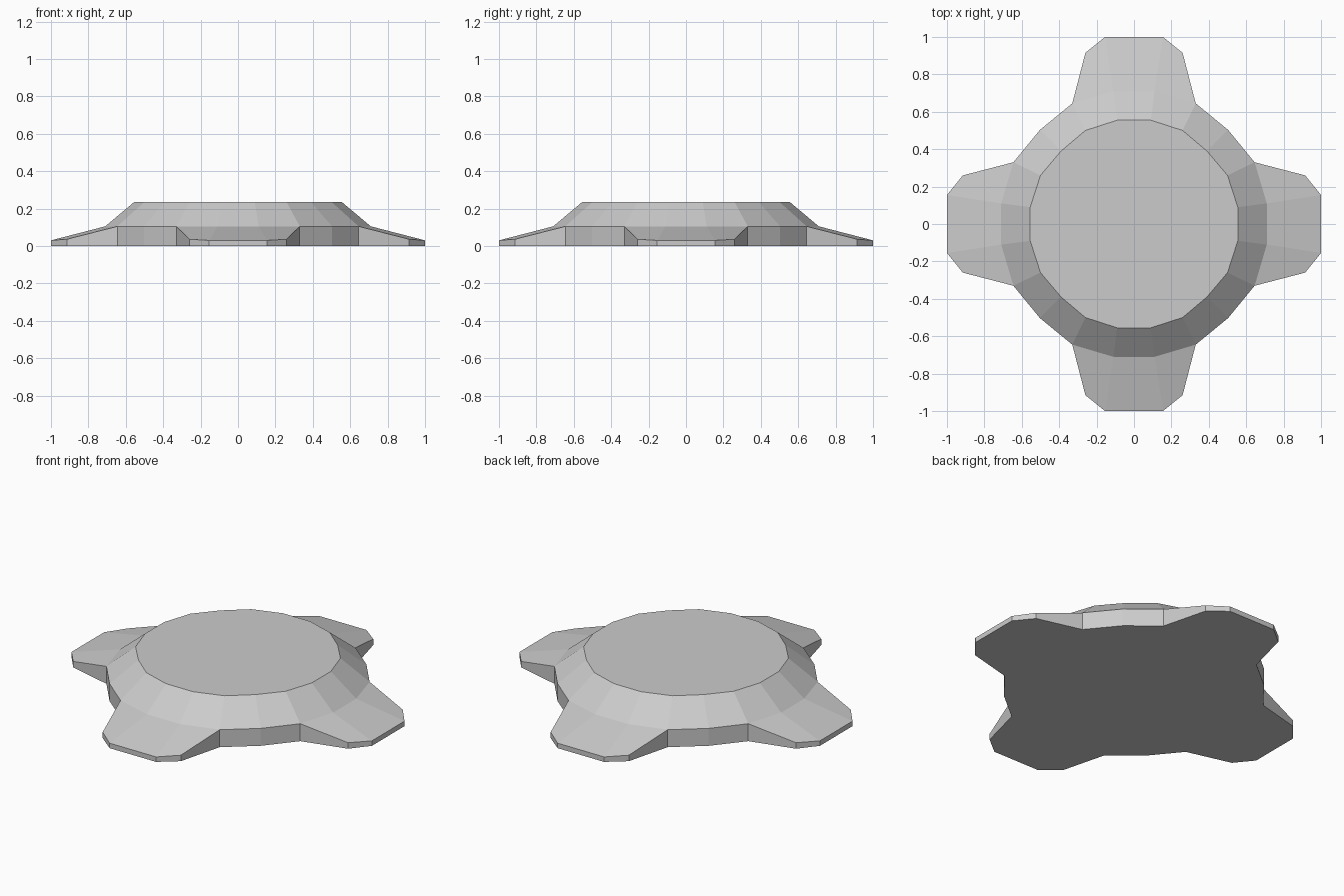
import bpy, bmesh
from mathutils import Matrix, Vector

if "Cube" in bpy.data.objects:
    bpy.data.objects.remove(bpy.data.objects["Cube"])

# Quarter profiles, running from the +x arm round to the +y arm
TOP = [(0.555, 0.09), (0.50, 0.26), (0.39, 0.39), (0.26, 0.50), (0.09, 0.555)]
MID = [(0.71, 0.11), (0.645, 0.33), (0.503, 0.503), (0.33, 0.645), (0.11, 0.71)]
TIP = [(1.0, 0.155), (0.915, 0.26), (0.26, 0.915), (0.155, 1.0)]
TOP_Z, MID_Z, TIP_Z, EDGE_Z = 0.235, 0.105, 0.03, 0.036

bm = bmesh.new()


def quarter_ring(points, heights):
    """Repeat a quarter profile four times about z."""
    ring = []
    for q in range(4):
        rot = Matrix.Rotation(q * 1.5707963, 3, 'Z')
        ring += [bm.verts.new(rot @ Vector((x, y, z)))
                 for (x, y), z in zip(points, heights)]
    return ring


top = quarter_ring(TOP, [TOP_Z] * 5)
mid = quarter_ring(MID, [MID_Z] * 5)
tip = quarter_ring(TIP, [TIP_Z, EDGE_Z, EDGE_Z, TIP_Z])

# Raised disc and its sloping rim
bm.faces.new(top)
for i in range(20):
    j = (i + 1) % 20
    bm.faces.new((mid[i], mid[j], top[j], top[i]))

# Sloping tops of the four arms, and the outline below them
outline = []
for q in range(4):
    m, t = mid[5 * q:5 * q + 5], tip[4 * q:4 * q + 4]
    bm.faces.new((m[0], t[0], t[1], m[1]))
    bm.faces.new((m[4], m[3], t[2], t[3]))
    bm.faces.new((m[4], t[3], tip[(4 * q + 4) % 16], mid[(5 * q + 5) % 20]))
    outline += [t[0], t[1], m[1], m[2], m[3], t[2], t[3]]

# Vertical side walls and flat underside
base = [bm.verts.new((v.co.x, v.co.y, 0)) for v in outline]
n = len(outline)
for i in range(n):
    j = (i + 1) % n
    bm.faces.new((base[i], base[j], outline[j], outline[i]))
bm.faces.new(base[::-1])
bmesh.ops.recalc_face_normals(bm, faces=bm.faces[:])

mesh = bpy.data.meshes.new("four_armed_base")
bm.to_mesh(mesh)
bm.free()
bpy.context.collection.objects.link(bpy.data.objects.new("four_armed_base", mesh))
